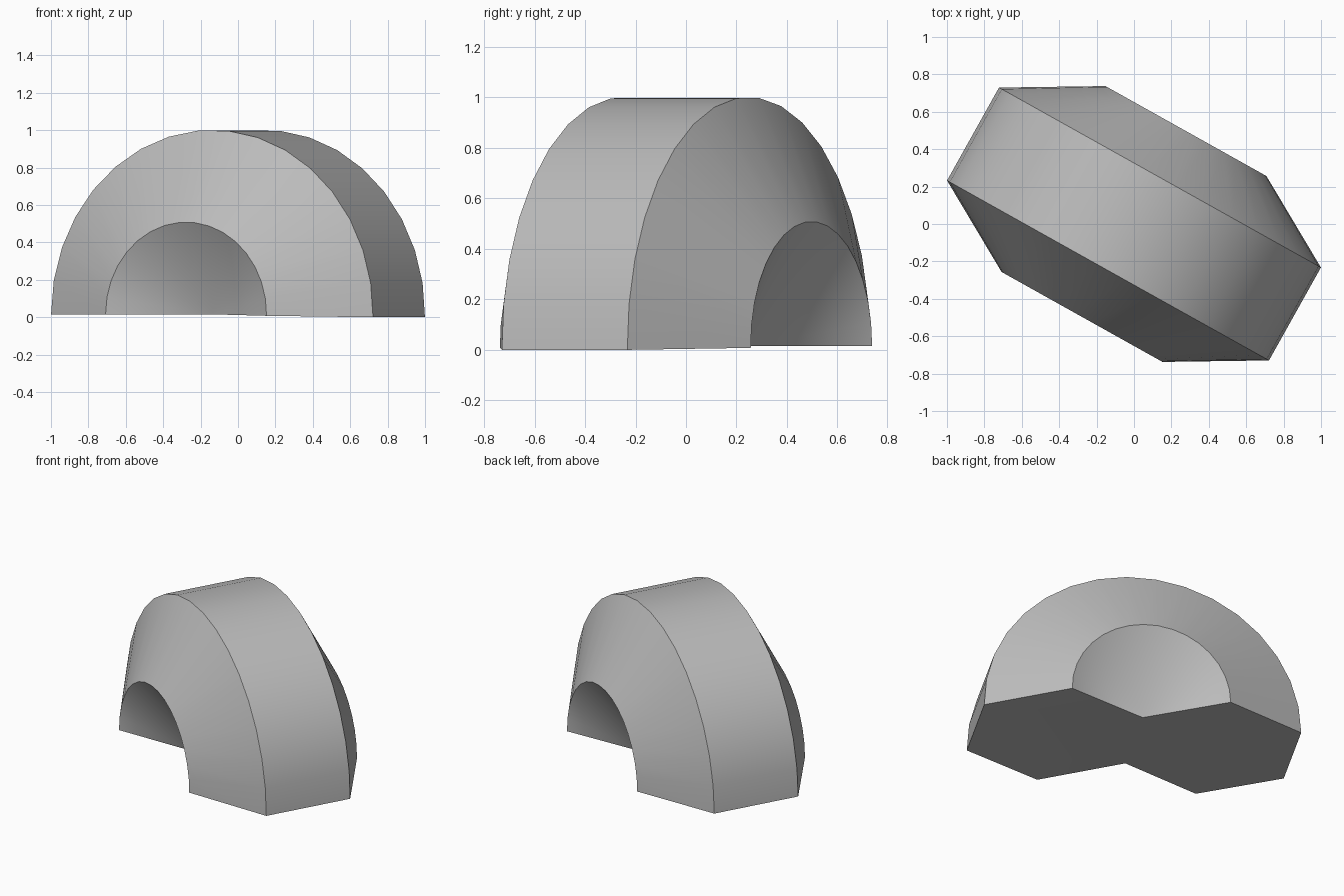
import bpy, bmesh
from math import radians, sqrt
from mathutils import Matrix

cube = bpy.data.objects.get("Cube")
if cube:
    bpy.data.objects.remove(cube, do_unlink=True)

RADIUS = 0.986
HALF = RADIUS / (2 * sqrt(3))   # half the side of the regular hexagon
SWEEP = radians(180.9)
STEPS = 17

grey = bpy.data.materials.new("plain grey")
grey.use_nodes = True
colour = (0.5, 0.5, 0.5, 1)
grey.diffuse_color = colour
grey.node_tree.nodes["Principled BSDF"].inputs["Base Color"].default_value = colour

# Hexagonal section with one side on the turning axis
section = [(0, -1), (0.5, -2), (1, -1), (1, 1), (0.5, 2), (0, 1)]
bm = bmesh.new()
verts = [bm.verts.new((-r * RADIUS, a * HALF, 0)) for r, a in section]
edges = [bm.edges.new(pair) for pair in zip(verts, verts[1:])]
start_cap = list(verts)

# Turn the section half way round over the top
result = bmesh.ops.spin(bm, geom=verts + edges, cent=(0, 0, 0), axis=(0, 1, 0),
                        angle=SWEEP, steps=STEPS)
turn = Matrix.Rotation(SWEEP, 3, 'Y')
last = [v for v in result["geom_last"] if isinstance(v, bmesh.types.BMVert)]
end_cap = [min(last, key=lambda v, p=turn @ s.co: (v.co - p).length) for s in start_cap]

# Close both flat ends, then weld along the axis
bm.faces.new(start_cap)
bm.faces.new(end_cap)
bmesh.ops.remove_doubles(bm, verts=bm.verts[:], dist=0.0005)
bmesh.ops.recalc_face_normals(bm, faces=bm.faces[:])
bm.transform(Matrix.Translation((0, 0, 0.0155)) @ Matrix.Rotation(radians(-29.2), 4, 'Z'))

mesh = bpy.data.meshes.new("half_turned_hexagon")
bm.to_mesh(mesh)
bm.free()
mesh.materials.append(grey)
body = bpy.data.objects.new("half_turned_hexagon", mesh)
bpy.context.collection.objects.link(body)

# Smooth around the turn, sharp at the section corners
bpy.ops.object.select_all(action='DESELECT')
body.select_set(True)
bpy.context.view_layer.objects.active = body
bpy.ops.object.shade_smooth_by_angle(angle=radians(30))
